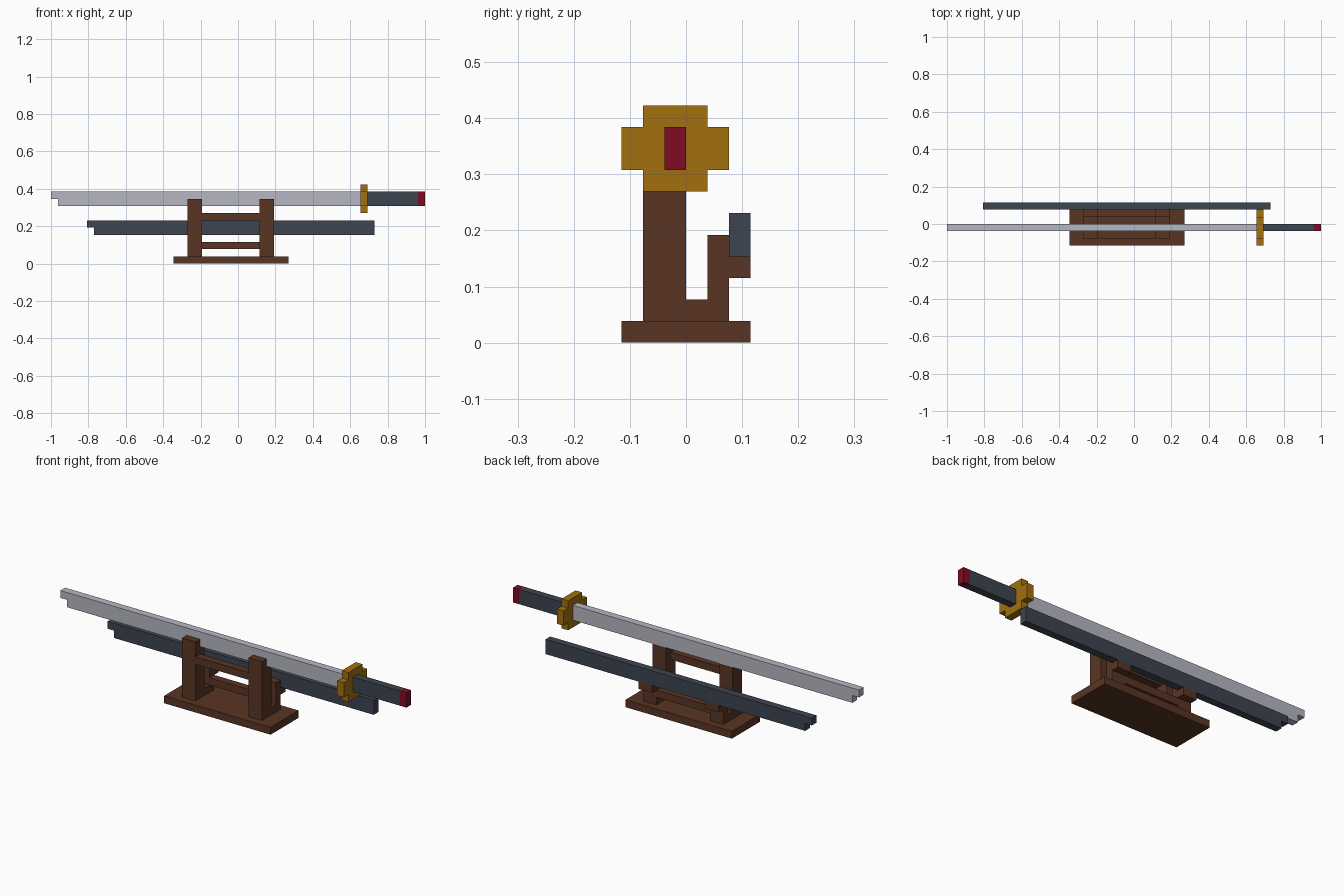
import bpy
import bmesh
from mathutils import Matrix, Vector

default = bpy.data.objects.get("Cube")
if default:
    bpy.data.objects.remove(default, do_unlink=True)

U = 1 / 26  # one grid block


def material(name, rgb):
    m = bpy.data.materials.new(name)
    m.use_nodes = True
    color = (*rgb, 1)
    m.diffuse_color = color
    bsdf = next(n for n in m.node_tree.nodes if n.type == 'BSDF_PRINCIPLED')
    bsdf.inputs["Base Color"].default_value = color
    bsdf.inputs["Roughness"].default_value = 0.8
    return m


wood = material("dark wood", (0.1, 0.036, 0.017))
steel = material("pale steel", (0.47, 0.47, 0.54))
slate = material("slate wrap", (0.048, 0.058, 0.08))
gold = material("dull gold", (0.36, 0.16, 0.005))
red = material("deep red", (0.21, 0.004, 0.016))


def prism(name, mat, axis, outline, start, end):
    """Extrude an outline along x (outline is y,z) or y (outline is x,z), in blocks."""
    def place(a, b, t):
        return Vector((t, a, b) if axis == 'x' else (a, t, b)) * U
    bm = bmesh.new()
    face = bm.faces.new([bm.verts.new(place(a, b, start)) for a, b in outline])
    new = bmesh.ops.extrude_face_region(bm, geom=[face])["geom"]
    shift = place(0, 0, end - start)
    bmesh.ops.translate(bm, vec=shift, verts=[g for g in new if isinstance(g, bmesh.types.BMVert)])
    bmesh.ops.recalc_face_normals(bm, faces=bm.faces)
    mesh = bpy.data.meshes.new(name)
    bm.to_mesh(mesh)
    bm.free()
    mesh.materials.append(mat)
    ob = bpy.data.objects.new(name, mesh)
    bpy.context.collection.objects.link(ob)
    return ob


def box(name, mat, x, y, z):
    outline = [(y[0], z[0]), (y[1], z[0]), (y[1], z[1]), (y[0], z[1])]
    return prism(name, mat, 'x', outline, *x)


# Stand: base, two stepped supports and two crossbars
box("stand_base", wood, (-9, 7), (-3, 3), (0, 1))
support = [(-2, 1), (2, 1), (2, 3), (3, 3), (3, 4), (2, 4), (2, 5), (1, 5),
           (1, 2), (0, 2), (0, 8), (-1, 8), (-1, 9), (-2, 9)]
for side, x in (("right", -7), ("left", 3)):
    prism(side + "_support", wood, 'x', support, x, x + 2)
box("front_crossbar", wood, (-5, 3), (-2, -1), (6, 7))
box("rear_crossbar", wood, (-5, 3), (1, 2), (2, 3))


# Blade and scabbard share a notched-tip outline
def notched(x0, x1, z):
    return [(x0, z + 1), (x0 + 1, z + 1), (x0 + 1, z), (x1, z), (x1, z + 2), (x0, z + 2)]


prism("blade", steel, 'y', notched(-26, 17, 8), -1, 0)
prism("scabbard", slate, 'y', notched(-21, 19, 4), 2, 3)

# Hilt: cross-shaped guard, grip and end cap
guard = [(-2, 7), (1, 7), (1, 8), (2, 8), (2, 10), (1, 10),
         (1, 11), (-2, 11), (-2, 10), (-3, 10), (-3, 8), (-2, 8)]
prism("guard", gold, 'x', guard, 17, 18)
box("grip", slate, (18, 25), (-1, 0), (8, 10))
box("end_cap", red, (25, 26), (-1, 0), (8, 10))
